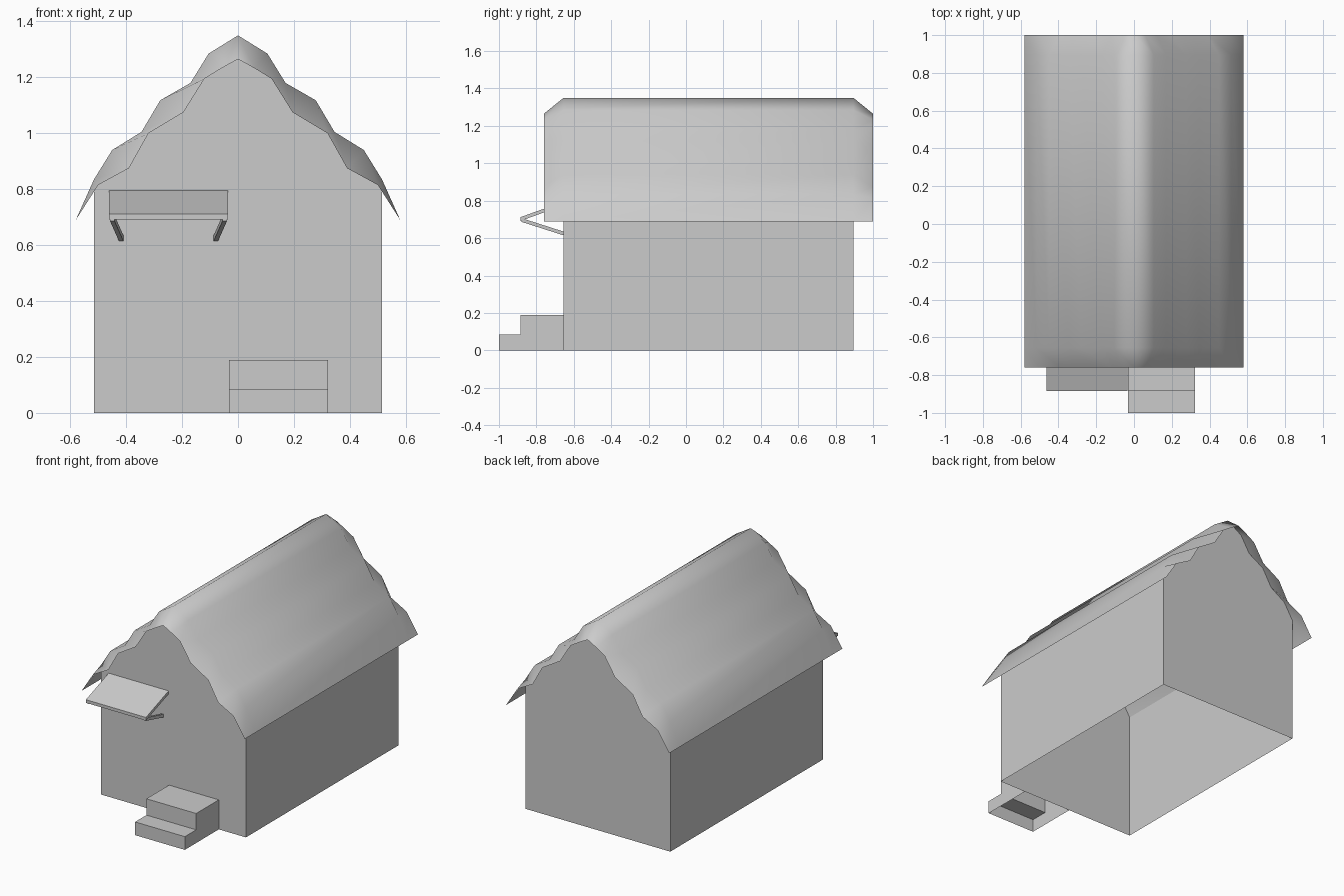
import bpy, bmesh
from mathutils import Vector

if "Cube" in bpy.data.objects:
    bpy.data.objects.remove(bpy.data.objects["Cube"])

FRONT, BACK, HALF = -0.655, 0.895, 0.515   # wall planes


def make(name, build, smooth=False):
    bm = bmesh.new()
    build(bm)
    bmesh.ops.remove_doubles(bm, verts=bm.verts, dist=1e-5)
    bmesh.ops.recalc_face_normals(bm, faces=bm.faces)
    for f in bm.faces:
        f.smooth = smooth
    me = bpy.data.meshes.new(name)
    bm.to_mesh(me)
    bm.free()
    ob = bpy.data.objects.new(name, me)
    bpy.context.collection.objects.link(ob)
    return ob


def face(bm, pts):
    return bm.faces.new([bm.verts.new(p) for p in pts])


def bridge(bm, rows, closed=False):
    vs = [[bm.verts.new(p) for p in r] for r in rows]
    n = len(vs[0])
    for a, b in zip(vs, vs[1:]):
        for i in range(n if closed else n - 1):
            j = (i + 1) % n
            bm.faces.new((a[i], a[j], b[j], b[i]))
    return vs


# Open four-sided wall rings
def ring(z0, z1):
    c = [(-HALF, FRONT), (HALF, FRONT), (HALF, BACK), (-HALF, BACK)]
    return lambda bm: bridge(bm, [[(x, y, z) for x, y in c] for z in (z0, z1)], True)


make("foundation", ring(0, 0.19))
make("walls", ring(0.19, 0.77))
make("wall_top_band", ring(0.77, 0.835))

# Roof: wavy profile with lowered rims at both ends
outer = [(0.58, 0.69), (0.515, 0.835), (0.45, 0.94), (0.345, 1.005), (0.278, 1.118),
         (0.17, 1.18), (0.105, 1.285), (0, 1.35)]
rim = [(0.58, 0.69), (0.50, 0.815), (0.39, 0.875), (0.32, 1.0), (0.195, 1.075),
       (0.12, 1.195), (0.06, 1.232), (0, 1.265)]


def both(p):
    return p + [(-x, z) for x, z in reversed(p[:-1])]


def roof(bm):
    rows = [(rim, -0.76), (outer, FRONT), (outer, BACK), (rim, 1.0)]
    bridge(bm, [[(x, y, z) for x, z in both(p)] for p, y in rows])


make("roof", roof, True)

# Gable ends fill the roof profile above the walls
for name, y in (("front_gable", FRONT), ("back_gable", BACK)):
    make(name, lambda bm, y=y: face(bm, [(x, y, z) for x, z in both(outer[1:])]))

# Two steps, open underneath
def steps(bm):
    prof = [(-1.0, 0), (-1.0, 0.085), (-0.885, 0.085), (-0.885, 0.19), (FRONT, 0.19)]
    x0, x1 = -0.032, 0.322
    bridge(bm, [[(x, y, z) for y, z in prof] for x in (x0, x1)])
    for x in (x0, x1):
        face(bm, [(x, y, z) for y, z in prof + [(FRONT, 0)]])


make("front_steps", steps)

# Sloping awning slab
def prism(bm, a, b):
    vs = bridge(bm, [a, b], True)
    bm.faces.new(vs[0])
    bm.faces.new(vs[1])


slab = [(FRONT, 0.795), (-0.885, 0.712), (-0.885, 0.692), (FRONT, 0.775)]
make("awning", lambda bm: prism(bm, *[[(x, y, z) for y, z in slab] for x in (-0.462, -0.035)]))

# Awning braces leaning in towards the wall
for name, tip, foot in (("left_brace", -0.45, -0.418), ("right_brace", -0.047, -0.079)):
    def brace(bm, tip=tip, foot=foot):
        def end(cx, y, z):
            return [(cx + dx, y, z + dz) for dx, dz in
                    ((-0.008, -0.01), (0.008, -0.01), (0.008, 0.01), (-0.008, 0.01))]
        prism(bm, end(tip, -0.88, 0.697), end(foot, FRONT, 0.625))
    make(name, brace)
